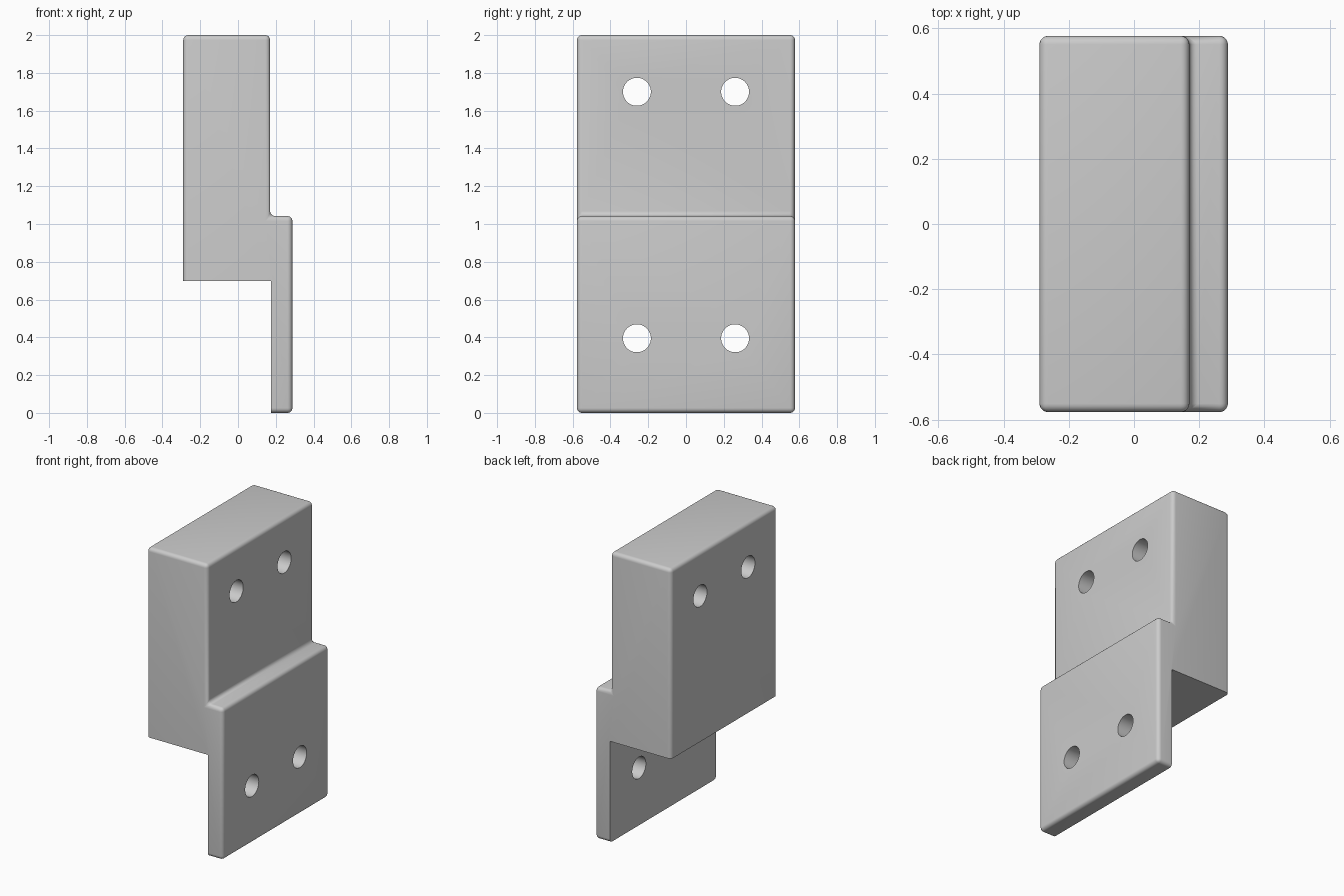
import bpy, bmesh, math

if "Cube" in bpy.data.objects:
    bpy.data.objects.remove(bpy.data.objects["Cube"])

HALF, RADIUS = 0.577, 0.026
BACK, STEP, INNER, FRONT = -0.29, 0.17, 0.175, 0.288
LEDGE, UNDER, TOP = 1.042, 0.698, 2.0

# Material
grey = bpy.data.materials.new("light grey")
grey.use_nodes = True
colour = (0.6, 0.6, 0.6, 1)
grey.diffuse_color = colour
grey.node_tree.nodes["Principled BSDF"].inputs["Base Color"].default_value = colour

# Stepped bracket body extruded across y
profile = [(BACK, UNDER), (BACK, TOP), (STEP, TOP), (STEP, LEDGE),
           (FRONT, LEDGE), (FRONT, 0), (INNER, 0), (INNER, UNDER)]
bm = bmesh.new()
face = bm.faces.new([bm.verts.new((x, -HALF, z)) for x, z in profile])
ext = bmesh.ops.extrude_face_region(bm, geom=[face])
for v in ext["geom"]:
    if isinstance(v, bmesh.types.BMVert):
        v.co.y = HALF
bmesh.ops.recalc_face_normals(bm, faces=bm.faces)


# Round every edge except those of the underside and the mounting face
def is_sharp(edge):
    return (all(abs(v.co.z - UNDER) < 1e-4 for v in edge.verts)
            or all(abs(v.co.x - INNER) < 1e-4 for v in edge.verts))


bmesh.ops.bevel(bm, geom=[e for e in bm.edges if not is_sharp(e)], offset=RADIUS,
                offset_type='OFFSET', segments=5, profile=0.5, affect='EDGES',
                clamp_overlap=True)
mesh = bpy.data.meshes.new("bracket_body")
bm.to_mesh(mesh)
bm.free()
mesh.materials.append(grey)
body = bpy.data.objects.new("bracket_body", mesh)
bpy.context.collection.objects.link(body)

# Screw holes
cutters = []
for z in (1.70, 0.395):
    for y in (-0.26, 0.26):
        bpy.ops.mesh.primitive_cylinder_add(vertices=48, radius=0.074, depth=1,
                                            location=(0, y, z),
                                            rotation=(0, math.pi / 2, 0))
        cutter = bpy.context.object
        cutter.name = "hole_cutter"
        cutter.hide_render = True
        cutter.data.materials.append(grey)
        mod = body.modifiers.new("hole", 'BOOLEAN')
        mod.operation, mod.solver, mod.object = 'DIFFERENCE', 'EXACT', cutter
        cutters.append(cutter)

# Apply the holes, drop the cutters and smooth the rounded edges
bpy.ops.object.select_all(action='DESELECT')
body.select_set(True)
bpy.context.view_layer.objects.active = body
for name in [m.name for m in body.modifiers]:
    bpy.ops.object.modifier_apply(modifier=name)
for cutter in cutters:
    bpy.data.objects.remove(cutter)
bpy.ops.object.shade_smooth_by_angle(angle=math.radians(30))
